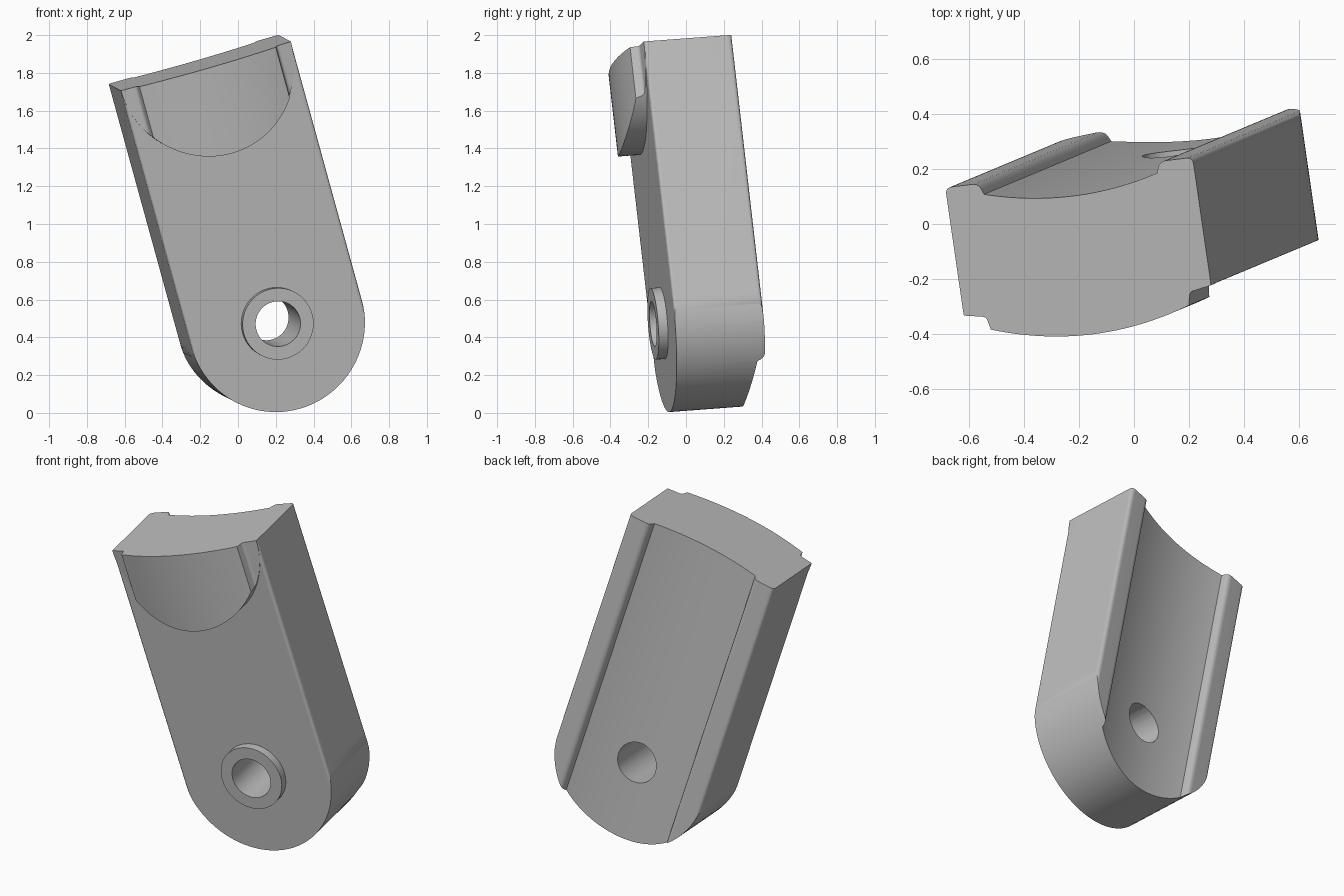
import bpy, bmesh, math
from mathutils import Vector, Matrix

cube = bpy.data.objects.get("Cube")
if cube:
    bpy.data.objects.remove(cube, do_unlink=True)

R = 0.472        # half width and end radius
TOP = 1.42       # distance from the round centre to the flat end
DEPTH = 0.475    # front face to back rails

# Local frame: x across, y front to back, z along the length


def rounded(corners, steps=5):
    """Turn (x, y, radius) corners into a polygon with soft corners."""
    pts = []
    n = len(corners)
    for i, (x, y, r) in enumerate(corners):
        p = Vector((x, y))
        if not r:
            pts.append(p)
            continue
        a = p + (Vector(corners[i - 1][:2]) - p).normalized() * r
        b = p + (Vector(corners[(i + 1) % n][:2]) - p).normalized() * r
        for k in range(steps + 1):
            t = k / steps
            pts.append(a * (1 - t) ** 2 + p * 2 * t * (1 - t) + b * t * t)
    return pts


def prism(name, pts, start, end, along):
    """Extrude a 2D outline along the local z or y axis."""
    bm = bmesh.new()
    rings = []
    for d in (start, end):
        rings.append([bm.verts.new((p[0], p[1], d) if along == "z" else (p[0], d, p[1]))
                      for p in pts])
    n = len(pts)
    bm.faces.new(rings[0])
    bm.faces.new(rings[1][::-1])
    for i in range(n):
        j = (i + 1) % n
        bm.faces.new((rings[0][i], rings[1][i], rings[1][j], rings[0][j]))
    bmesh.ops.recalc_face_normals(bm, faces=bm.faces)
    mesh = bpy.data.meshes.new(name)
    bm.to_mesh(mesh)
    bm.free()
    ob = bpy.data.objects.new(name, mesh)
    bpy.context.collection.objects.link(ob)
    return ob


def combine(target, other, operation):
    """Apply a boolean and remove the helper."""
    mod = target.modifiers.new("combine", "BOOLEAN")
    mod.operation = operation
    mod.solver = "EXACT"
    mod.object = other
    bpy.context.view_layer.objects.active = target
    bpy.ops.object.modifier_apply(modifier=mod.name)
    bpy.data.objects.remove(other, do_unlink=True)


def round_ended(radius, base):
    """Outline with a half circle at the bottom and straight sides above it."""
    arc = [(radius * math.cos(math.pi * (1 + k / 48)),
            base + radius * math.sin(math.pi * (1 + k / 48))) for k in range(49)]
    return arc + [(radius, TOP + 0.2), (-radius, TOP + 0.2)]


def circle(radius):
    return [(radius * math.cos(math.tau * k / 48), radius * math.sin(math.tau * k / 48))
            for k in range(48)]


def sweep(half, base, curve):
    """Points of a shallow arc from +half to -half."""
    return [(x, base + x * x / curve, 0)
            for x in (half * (1 - k / 12) for k in range(25))]


# Body: flat front, two back rails and a shallow curved channel between them
right_side = [(R, 0, 0.02), (R, DEPTH, 0.025), (0.345, DEPTH, 0.025)]
left_side = [(-x, y, r) for x, y, r in reversed(right_side)]
profile = right_side + sweep(0.33, 0.388, 2.4) + left_side
bracket = prism("bracket", rounded(profile), -0.7, TOP + 0.3, "z")
combine(bracket, prism("body_outline", round_ended(R, 0), -0.3, 0.8, "y"), "INTERSECT")

# Raised curved pad on the front at the flat end
pad_r = R - 0.0005
right_step = [(R + 0.1, 0.1, 0), (R + 0.1, 0.003, 0), (R, 0.003, 0), (0.388, -0.012, 0.015)]
left_step = [(-x, y, r) for x, y, r in reversed(right_step)]
pad = prism("pad", rounded(right_step + sweep(0.378, -0.122, 2.3) + left_step),
            0.5, TOP + 0.3, "z")
combine(pad, prism("pad_outline", round_ended(pad_r, TOP), -0.3, 0.3, "y"), "INTERSECT")
combine(bracket, pad, "UNION")

# Boss ring and through hole
combine(bracket, prism("boss", circle(0.19), -0.05, 0.1, "y"), "UNION")
combine(bracket, prism("hole", circle(0.12), -0.3, 0.8, "y"), "DIFFERENCE")

# Flat end
box = [(-1, -1), (1, -1), (1, 1), (-1, 1)]
combine(bracket, prism("end_trim", box, TOP, TOP + 1, "z"), "DIFFERENCE")

# Tilt into place
length = Vector((-0.2635, -0.110, 0.958)).normalized()
across = Vector((0.954, 0.117, 0.276))
across = (across - length * across.dot(length)).normalized()
back = length.cross(across)
tilt = Matrix((across, back, length)).transposed().to_4x4()
bracket.data.transform(Matrix.Translation((0.205, -0.125, 0.475)) @ tilt)

# Colour and shading
grey = bpy.data.materials.new("plain grey")
grey.use_nodes = True
colour = (0.5, 0.5, 0.5, 1)
grey.diffuse_color = colour
grey.node_tree.nodes["Principled BSDF"].inputs["Base Color"].default_value = colour
bracket.data.materials.clear()
bracket.data.materials.append(grey)

bpy.ops.object.select_all(action="DESELECT")
bracket.select_set(True)
bpy.context.view_layer.objects.active = bracket
bpy.ops.object.shade_smooth_by_angle(angle=math.radians(25))
normals = bracket.modifiers.new("even_shading", "WEIGHTED_NORMAL")
normals.keep_sharp = True
